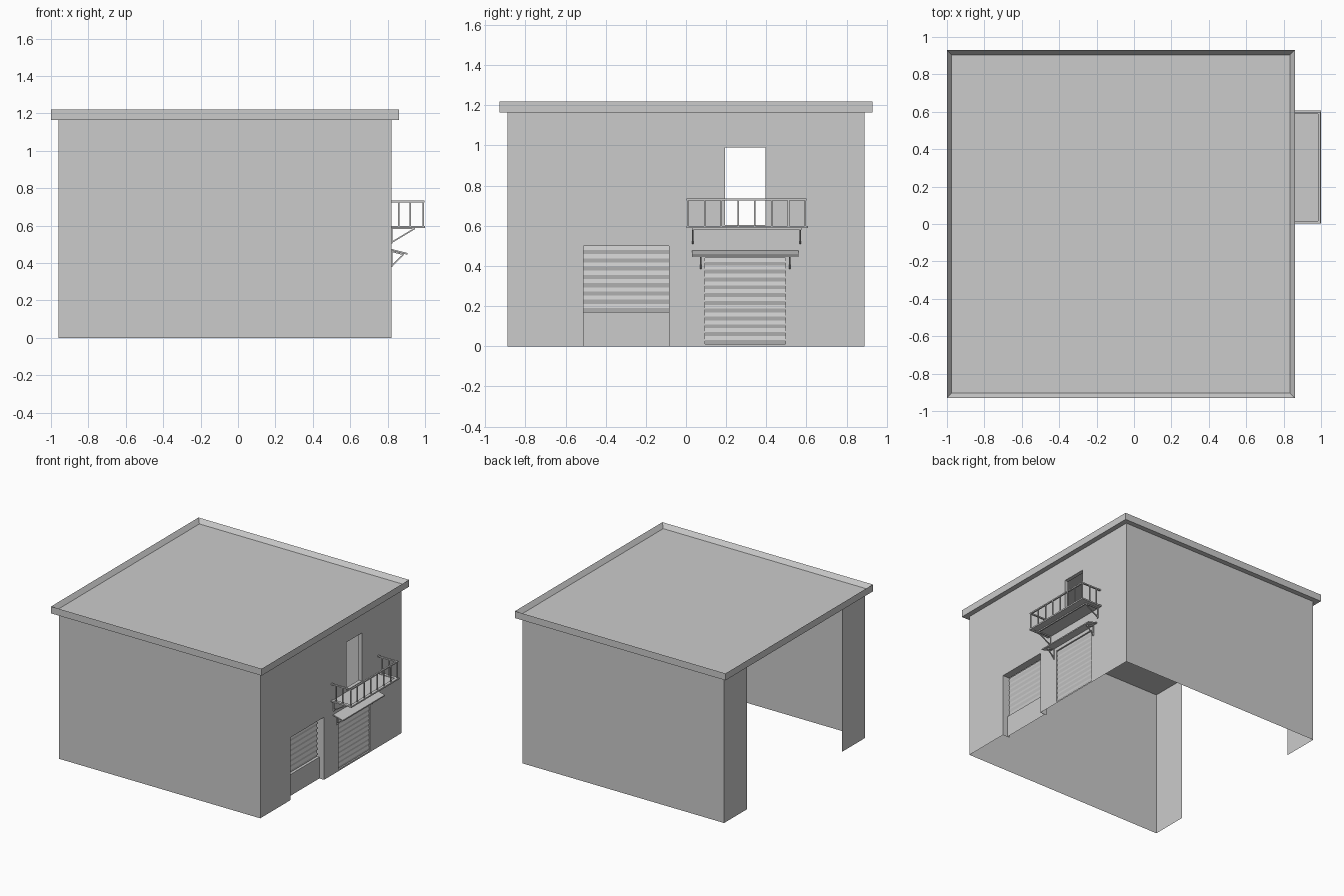
import bpy, bmesh
from mathutils import Vector

if "Cube" in bpy.data.objects:
    bpy.data.objects.remove(bpy.data.objects["Cube"])

XW, XB, YW, ZW = 0.82, -0.96, 0.89, 1.165


def mesh_object(name, bm):
    bmesh.ops.remove_doubles(bm, verts=bm.verts, dist=1e-5)
    me = bpy.data.meshes.new(name)
    bm.to_mesh(me)
    bm.free()
    ob = bpy.data.objects.new(name, me)
    bpy.context.collection.objects.link(ob)
    return ob


def quad(bm, *pts):
    bm.faces.new([bm.verts.new(p) for p in pts])


def add_box(bm, x0, x1, y0, y1, z0, z1):
    r = bmesh.ops.create_cube(bm, size=1)
    for v in r["verts"]:
        v.co = Vector(((x0 + x1) / 2 + v.co.x * (x1 - x0),
                       (y0 + y1) / 2 + v.co.y * (y1 - y0),
                       (z0 + z1) / 2 + v.co.z * (z1 - z0)))


def boxes(name, items):
    bm = bmesh.new()
    for it in items:
        add_box(bm, *it)
    return mesh_object(name, bm)


def bar(bm, a, b, t):
    # square bar between two points in an xz plane
    a, b = Vector(a), Vector(b)
    d = b - a
    rot = d.to_track_quat('Z', 'Y')
    r = bmesh.ops.create_cube(bm, size=1)
    for v in r["verts"]:
        v.co = (a + b) / 2 + rot @ Vector((v.co.x * t, v.co.y * t, v.co.z * d.length))


# Openings in the street wall: y0, y1, z0, z1, jamb depth
window = (-0.51, -0.085, 0.0, 0.50, 0.06)
gate = (0.095, 0.495, 0.012, 0.44, 0.012)
door = (0.195, 0.395, 0.605, 0.99, 0.03)
holes = [window, gate, door]

# Thin wall shell, open at the back with two return strips
bm = bmesh.new()
ys = sorted({-YW, YW, *[h[i] for h in holes for i in (0, 1)]})
zs = sorted({0.0, ZW, *[h[i] for h in holes for i in (2, 3)]})
for y0, y1 in zip(ys, ys[1:]):
    for z0, z1 in zip(zs, zs[1:]):
        cy, cz = (y0 + y1) / 2, (z0 + z1) / 2
        if not any(h[0] < cy < h[1] and h[2] < cz < h[3] for h in holes):
            quad(bm, (XW, y0, z0), (XW, y1, z0), (XW, y1, z1), (XW, y0, z1))
for s in (-1, 1):
    y = s * YW
    p = [(XB, y, 0), (XW, y, 0), (XW, y, ZW), (XB, y, ZW)]
    quad(bm, *(p if s < 0 else p[::-1]))
    q = [(XB, y, 0), (XB, y, ZW), (XB, s * 0.6, ZW), (XB, s * 0.6, 0)]
    quad(bm, *(q if s < 0 else q[::-1]))
# Jambs
for y0, y1, z0, z1, d in holes:
    c = [(y0, z0), (y0, z1), (y1, z1), (y1, z0)]
    for i in range(4 if z0 > 0 else 3):
        (a, b), (e, f) = c[i], c[(i + 1) % 4]
        quad(bm, (XW, a, b), (XW, e, f), (XW - d, e, f), (XW - d, a, b))
mesh_object("walls", bm)

# Roof slab with a sunken top
bm = bmesh.new()
add_box(bm, -1.0, 0.86, -0.93, 0.93, ZW, 1.22)
top = max(bm.faces, key=lambda f: f.calc_center_median().z)
bmesh.ops.inset_region(bm, faces=[top], thickness=0.036)
for v in top.verts:
    v.co.z -= 0.035
mesh_object("roof", bm)


# Roller shutters: stepped slat profile swept across the opening
def shutter(name, x, y0, y1, z0, z1):
    n = round((z1 - z0) / 0.04)
    h = (z1 - z0) / n
    prof = []
    for i in range(n):
        z = z0 + i * h
        prof += [(x - 0.006, z), (x, z + h * 0.5)]
    prof.append((x - 0.006, z1))
    bm = bmesh.new()
    for (xa, za), (xb, zb) in zip(prof, prof[1:]):
        quad(bm, (xa, y0, za), (xa, y1, za), (xb, y1, zb), (xb, y0, zb))
    mesh_object(name, bm)


shutter("window_shutter", 0.762, -0.51, -0.085, 0.17, 0.50)
shutter("gate_shutter", 0.814, 0.095, 0.495, 0.012, 0.44)

# Low wall with ledge under the window shutter
bm = bmesh.new()
quad(bm, (0.778, -0.51, 0), (0.778, -0.085, 0), (0.778, -0.085, 0.17), (0.778, -0.51, 0.17))
quad(bm, (0.778, -0.51, 0.17), (0.778, -0.085, 0.17), (0.755, -0.085, 0.17), (0.755, -0.51, 0.17))
mesh_object("window_low_wall", bm)

# Balcony floor and rim
boxes("balcony_floor", [(XW, 0.98, 0.025, 0.585, 0.589, 0.594)])
boxes("balcony_rim", [
    (0.976, 1.0, 0.003, 0.607, 0.588, 0.599),
    (XW, 0.976, 0.003, 0.028, 0.588, 0.599),
    (XW, 0.976, 0.582, 0.607, 0.588, 0.599)])

# Balcony railing
Y0, Y1, t = 0.009, 0.594, 0.004
boxes("balcony_handrail", [
    (0.984, 0.996, 0.003, 0.6, 0.725, 0.735),
    (XW, 0.984, 0.003, 0.015, 0.725, 0.735),
    (XW, 0.984, 0.588, 0.6, 0.725, 0.735)])
posts = [(0.99, Y0 + (Y1 - Y0) * i / 7) for i in range(8)]
posts += [(x, y) for x in (0.86, 0.92) for y in (Y0, Y1)]
boxes("balcony_posts", [(x - t, x + t, y - t, y + t, 0.597, 0.727) for x, y in posts])


# Triangular wall brackets
def brackets(name, ys, low, wall_top, tip, size):
    bm = bmesh.new()
    for y in ys:
        w = XW + size / 2
        bar(bm, (w, y, low), (w, y, wall_top), size)
        bar(bm, (w, y, low + size), (tip[0], y, tip[1]), size)
        bar(bm, (w, y, wall_top), (tip[0], y, tip[1]), size)
    mesh_object(name, bm)


brackets("balcony_brackets", (0.033, 0.57), 0.505, 0.585, (0.945, 0.585), 0.007)
boxes("balcony_cross_bar", [(0.935, 0.945, 0.03, 0.575, 0.579, 0.588)])
brackets("awning_brackets", (0.073, 0.517), 0.38, 0.462, (0.885, 0.446), 0.007)

# Sloping awning over the gate
bm = bmesh.new()
add_box(bm, XW, 0.905, 0.03, 0.56, 0, 0.009)
for v in bm.verts:
    v.co.z += 0.467 - (v.co.x - XW) * 0.26
mesh_object("awning", bm)
